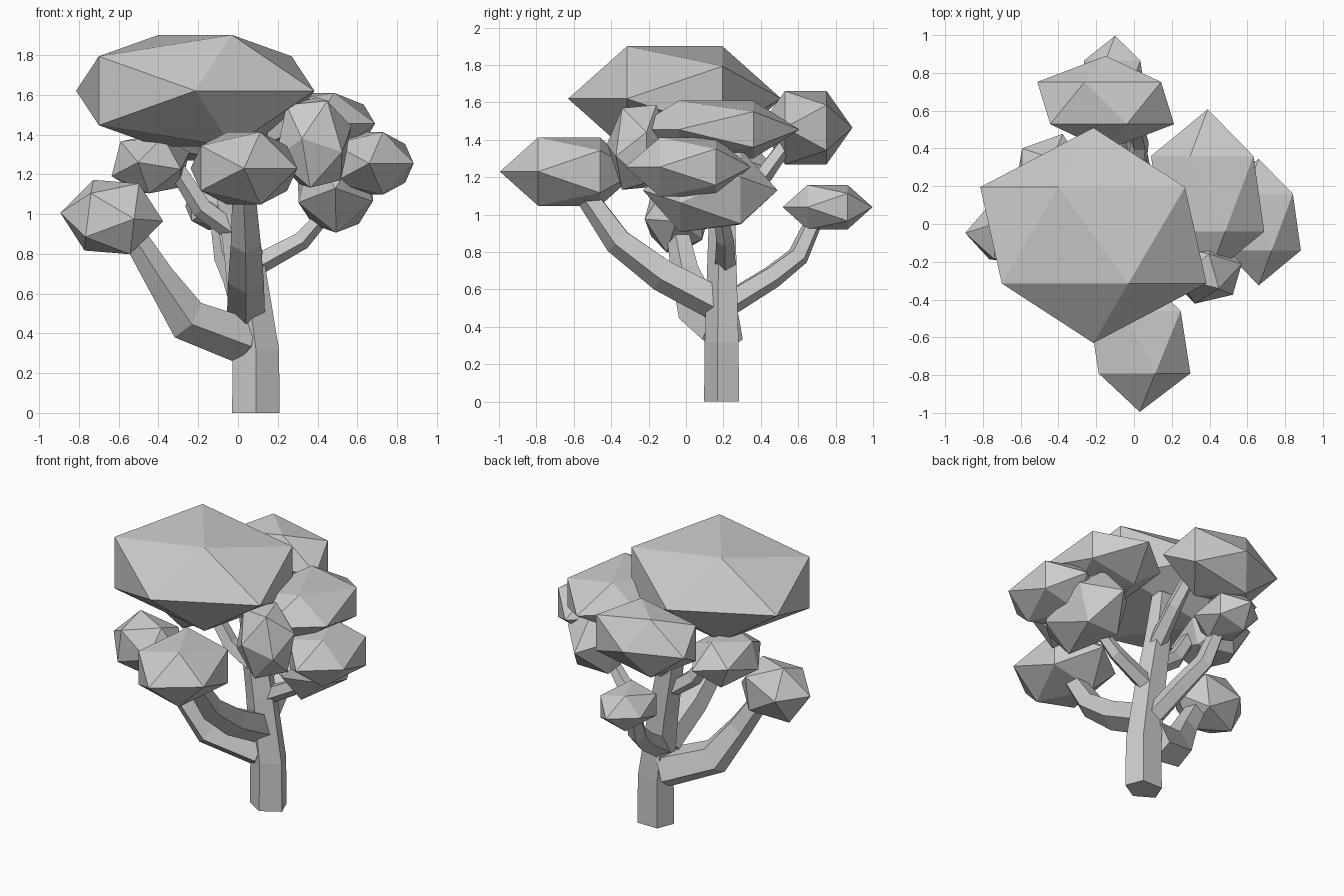
import bpy, bmesh, math
from mathutils import Vector, Matrix

if "Cube" in bpy.data.objects:
    bpy.data.objects.remove(bpy.data.objects["Cube"])


def finish(name, bm):
    bmesh.ops.recalc_face_normals(bm, faces=bm.faces)
    me = bpy.data.meshes.new(name)
    bm.to_mesh(me)
    bm.free()
    ob = bpy.data.objects.new(name, me)
    bpy.context.collection.objects.link(ob)


# Five-sided tapering limb; path points are (x, y, z, radius)
def limb(name, path, squash=1.0, flat=False, sides=5):
    bm = bmesh.new()
    pts = [Vector(p[:3]) for p in path]
    rings = []
    for i, p in enumerate(pts):
        t = (pts[min(i + 1, len(pts) - 1)] - pts[max(i - 1, 0)]).normalized()
        if flat:
            u, v = Vector((1, 0, 0)), Vector((0, squash, 0))
        else:
            u = t.cross(Vector((0, 0, 1))).normalized()
            v = u.cross(t)
        ring = []
        for k in range(sides):
            a = -math.pi / 2 + 2 * math.pi * k / sides
            ring.append(bm.verts.new(p + path[i][3] * (math.cos(a) * u + math.sin(a) * v)))
        rings.append(ring)
    for a, b in zip(rings, rings[1:]):
        for k in range(sides):
            j = (k + 1) % sides
            bm.faces.new((a[k], a[j], b[j], b[k]))
    bm.faces.new(rings[0])
    bm.faces.new(rings[-1])
    finish(name, bm)


# Twenty-sided foliage clump, its pole lying along y
def clump(name, centre, radii, turn=(0, 0)):
    bm = bmesh.new()
    mat = (Matrix.Translation(centre) @ Matrix.Diagonal((*radii, 1))
           @ Matrix.Rotation(turn[1], 4, 'Y') @ Matrix.Rotation(turn[0], 4, 'Z')
           @ Matrix.Rotation(math.pi / 2, 4, 'X'))
    bmesh.ops.create_icosphere(bm, subdivisions=1, radius=1, matrix=mat)
    finish(name, bm)


# Trunk
limb("trunk", [(.09, .2, 0, .126), (.09, .2, .32, .122), (.035, .2, .75, .105),
               (-.02, .2, 1.08, .09), (-.06, .2, 1.42, .07)], squash=.82, flat=True)

# Branches
limb("branch_left", [(.03, .2, .37, .125), (-.26, .07, .475, .115),
                     (-.4, .0, .69, .08), (-.56, -.05, .95, .06)])
limb("branch_front", [(.04, .17, .53, .1), (.04, -.12, .68, .095),
                      (.04, -.36, .86, .08), (.03, -.55, 1.13, .06)])
limb("branch_back_low", [(.04, .2, .51, .07), (-.01, .46, .67, .065),
                         (-.06, .6, .78, .06), (-.1, .71, 1.02, .045)])
limb("branch_right", [(.04, .21, .72, .06), (.32, .21, .87, .05), (.48, .18, 1.05, .035)])
limb("branch_back_high", [(0, .22, 1.06, .06), (.03, .42, 1.22, .05), (0, .57, 1.43, .04)])
limb("branch_left_high", [(0, .2, .9, .055), (-.18, .17, 1.03, .055), (-.32, .16, 1.25, .045)])

# Foliage
clump("foliage_crown", (-.215, -.06, 1.62), (.67, .57, .33))
clump("foliage_front", (.03, -.625, 1.23), (.30, .37, .215))
clump("foliage_right", (.66, .01, 1.255), (.25, .335, .185))
clump("foliage_right_low", (.49, .13, 1.13), (.22, .36, .25), (0, .3))
clump("foliage_right_high", (.39, .16, 1.455), (.335, .447, .182))
clump("foliage_back_high", (-.15, .64, 1.465), (.405, .25, .23))
clump("foliage_back_low", (-.1, .757, 1.04), (.185, .24, .14))
clump("foliage_left", (-.635, -.05, .985), (.26, .19, .21), (.45, .1))
clump("foliage_left_back", (-.44, .2, 1.25), (.215, .29, .17), (-.3, .2))
clump("foliage_front_right", (.38, -.25, 1.36), (.205, .18, .265), (-.3, .25))
